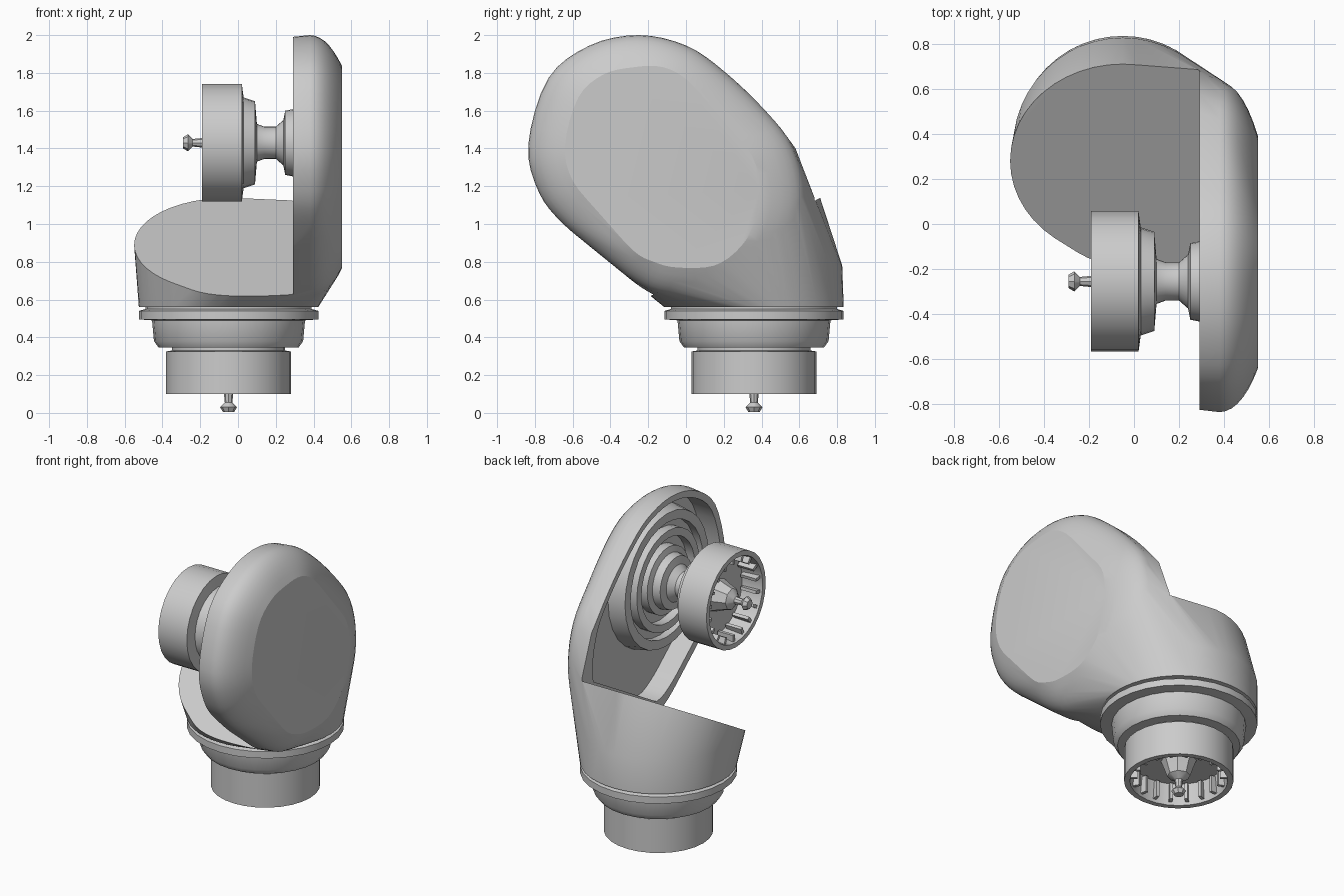
import bpy, bmesh
from math import sin, cos, pi, tau
from mathutils import Matrix, Vector

if "Cube" in bpy.data.objects:
    bpy.data.objects.remove(bpy.data.objects["Cube"])

grey = bpy.data.materials.new("light grey")
grey.use_nodes = True
grey.diffuse_color = (0.6, 0.6, 0.6, 1)
grey.node_tree.nodes["Principled BSDF"].inputs["Base Color"].default_value = (0.6, 0.6, 0.6, 1)


def finish(name, bm, matrix=None):
    """Turn a bmesh into a grey object."""
    bmesh.ops.recalc_face_normals(bm, faces=bm.faces)
    mesh = bpy.data.meshes.new(name)
    bm.to_mesh(mesh)
    bm.free()
    mesh.materials.append(grey)
    ob = bpy.data.objects.new(name, mesh)
    bpy.context.collection.objects.link(ob)
    if matrix:
        ob.matrix_world = matrix
    return ob


def smooth(ob, angle):
    bpy.ops.object.select_all(action='DESELECT')
    ob.select_set(True)
    bpy.context.view_layer.objects.active = ob
    bpy.ops.object.shade_smooth_by_angle(angle=angle)


def hull(name, points):
    bm = bmesh.new()
    for p in points:
        bm.verts.new(p)
    out = bmesh.ops.convex_hull(bm, input=bm.verts)
    spare = {v for v in out["geom_interior"] + out["geom_unused"] if isinstance(v, bmesh.types.BMVert)}
    bmesh.ops.delete(bm, geom=list(spare), context='VERTS')
    bmesh.ops.dissolve_limit(bm, angle_limit=0.01, verts=bm.verts, edges=bm.edges)
    return finish(name, bm)


def spline(points, steps=4):
    """Closed Catmull-Rom curve through 2D points."""
    pts, n, out = [Vector(p) for p in points], len(points), []
    for i in range(n):
        a, b, c, d = (pts[(i + k - 1) % n] for k in range(4))
        for s in range(steps):
            t = s / steps
            out.append(0.5 * (2 * b + (c - a) * t + (2 * a - 5 * b + 4 * c - d) * t * t
                              + (3 * b - a - 3 * c + d) * t ** 3))
    return out


def ring(cx, cy, rx, ry, z, n=48):
    """Ellipse whose height is given by a function of y."""
    return [(cx + rx * cos(tau * i / n), cy + ry * sin(tau * i / n), z(cy + ry * sin(tau * i / n)))
            for i in range(n)]


def lathe(name, profile, matrix, n=28):
    bm = bmesh.new()
    rows = []
    for r, h in profile:
        if r == 0:
            rows.append([bm.verts.new((0, 0, h))] * n)
        else:
            rows.append([bm.verts.new((r * cos(tau * i / n), r * sin(tau * i / n), h)) for i in range(n)])
    for lo, hi in zip(rows, rows[1:]):
        for i in range(n):
            j = (i + 1) % n
            bm.faces.new(list(dict.fromkeys((lo[i], lo[j], hi[j], hi[i]))))
    ob = finish(name, bm, matrix)
    smooth(ob, 0.6)
    return ob


def fins(name, radius, low, high, matrix, n=18):
    """Small grip teeth inside a cup."""
    bm = bmesh.new()
    for i in range(n):
        place = Matrix.Rotation(tau * i / n, 4, 'Z') @ Matrix.Translation((radius, 0, (low + high) / 2))
        bmesh.ops.create_cube(bm, size=1, matrix=place @ Matrix.Diagonal((0.05, 0.02, high - low, 1)))
    return finish(name, bm, matrix)


def slant(y):
    return 0.64 + (y + 0.15) * 0.58


# Elbow housing: arm cheek blended with the round base
outer = spline([(-.25, 2.0), (0, 1.945), (.2, 1.81), (.42, 1.6), (.57, 1.4), (.63, 1.14),
                (.58, .9), (.42, .72), (.2, .62), (-.1, .62), (-.28, .7), (-.45, .84),
                (-.65, 1.0), (-.78, 1.17), (-.835, 1.42), (-.73, 1.77), (-.51, 1.945)])
flat = spline([(-.28, 1.83), (-.12, 1.83), (.02, 1.75), (.2, 1.54), (.35, 1.36), (.39, 1.18),
               (.37, 1.02), (.29, .88), (.15, .78), (-.05, .77), (-.17, .8), (-.28, .86),
               (-.45, 1.05), (-.6, 1.23), (-.64, 1.42), (-.57, 1.67), (-.44, 1.79)])
mid = Vector((-0.15, 1.38))


def scaled(factor):
    return [mid + (p - mid) * factor for p in outer]


points = [(0.29, p.x, p.y) for p in scaled(0.985)] + [(0.29, 0.58, 1.4), (0.29, 0.68, 1.14)]
edge = pi / 4
for k in range(8):
    a = k * edge / 7
    share = (cos(a) - cos(edge)) / (1 - cos(edge))
    for o, f in zip(outer, flat):
        q = f.lerp(o, share)
        points.append((0.38 + 0.17 * sin(a) / sin(edge), q.x, q.y))
points += ring(-0.05, 0.36, 0.475, 0.475, lambda y: 0.56)
for height, radius in ((0.68, 0.483), (0.78, 0.487)):
    points += [p for p in ring(-0.05, 0.34, radius, radius, lambda y: height) if p[1] > 0.15]
points += ring(-0.05, 0.28, 0.5, 0.43, slant)
housing = hull("elbow_housing", points)

# Remove the open space above the slanted face, then hollow the cheek
wedge = hull("wedge_cutter", [(x, y, z) for x in (-2, 0.29) for y, z in
                              ((-2, slant(-2)), (2, slant(2)), (2, 4), (-2, 4))])
pocket = hull("pocket_cutter", [(x, p.x, max(p.y, slant(p.x) + 0.02))
                                for x in (0.2, 0.43) for p in scaled(0.92)])
for cutter in (wedge, pocket):
    cutter.hide_render = True
    mod = housing.modifiers.new("cut", 'BOOLEAN')
    mod.operation = 'DIFFERENCE'
    mod.solver = 'EXACT'
    mod.object = cutter
    bpy.context.view_layer.objects.active = housing
    bpy.ops.object.modifier_apply(modifier=mod.name)
    bpy.data.objects.remove(cutter)
smooth(housing, 0.33)

# Lower coupling, opening downward
base = Matrix.Translation((-0.05, 0.36, 0))
lathe("base_coupling", [(0, .24), (.28, .24), (.295, .1), (.33, .1), (.33, .325), (.3, .33),
                        (.3, .345), (.37, .345), (.395, .38), (.405, .49), (.475, .495),
                        (.475, .54), (.44, .55), (.44, .58), (0, .58)], base)
fins("base_teeth", 0.275, 0.12, 0.23, base)

# Side coupling on the cheek axis, opening to the right
side = Matrix.Translation((0, -0.255, 1.43)) @ Matrix.Rotation(pi / 2, 4, 'Y')
lathe("side_coupling", [(0, -.05), (.265, -.05), (.28, -.19), (.312, -.19), (.312, .02), (.24, .03),
                        (.22, .09), (.1, .1), (.085, .14), (.085, .2), (.12, .24), (.17, .25),
                        (.18, .3), (.22, .31), (.22, .37), (0, .37)], side)
fins("side_teeth", 0.26, -0.175, -0.06, side)

# Stepped bearing rings inside the cheek
lathe("bearing_rings", [(.2, .37), (.28, .37), (.28, .31), (.33, .31), (.33, .37), (.38, .37),
                        (.38, .32), (.44, .32), (.46, .43)], side)

# Knobbed pins in both couplings
pin = [(0, 0), (.03, 0), (.045, .025), (.02, .05), (.025, .1), (.07, .13), (.09, .19), (.11, .24)]
lathe("base_pin", pin, base @ Matrix.Translation((0, 0, 0.005)), 8)
lathe("side_pin", pin, side @ Matrix.Translation((0, 0, -0.29)), 8)
